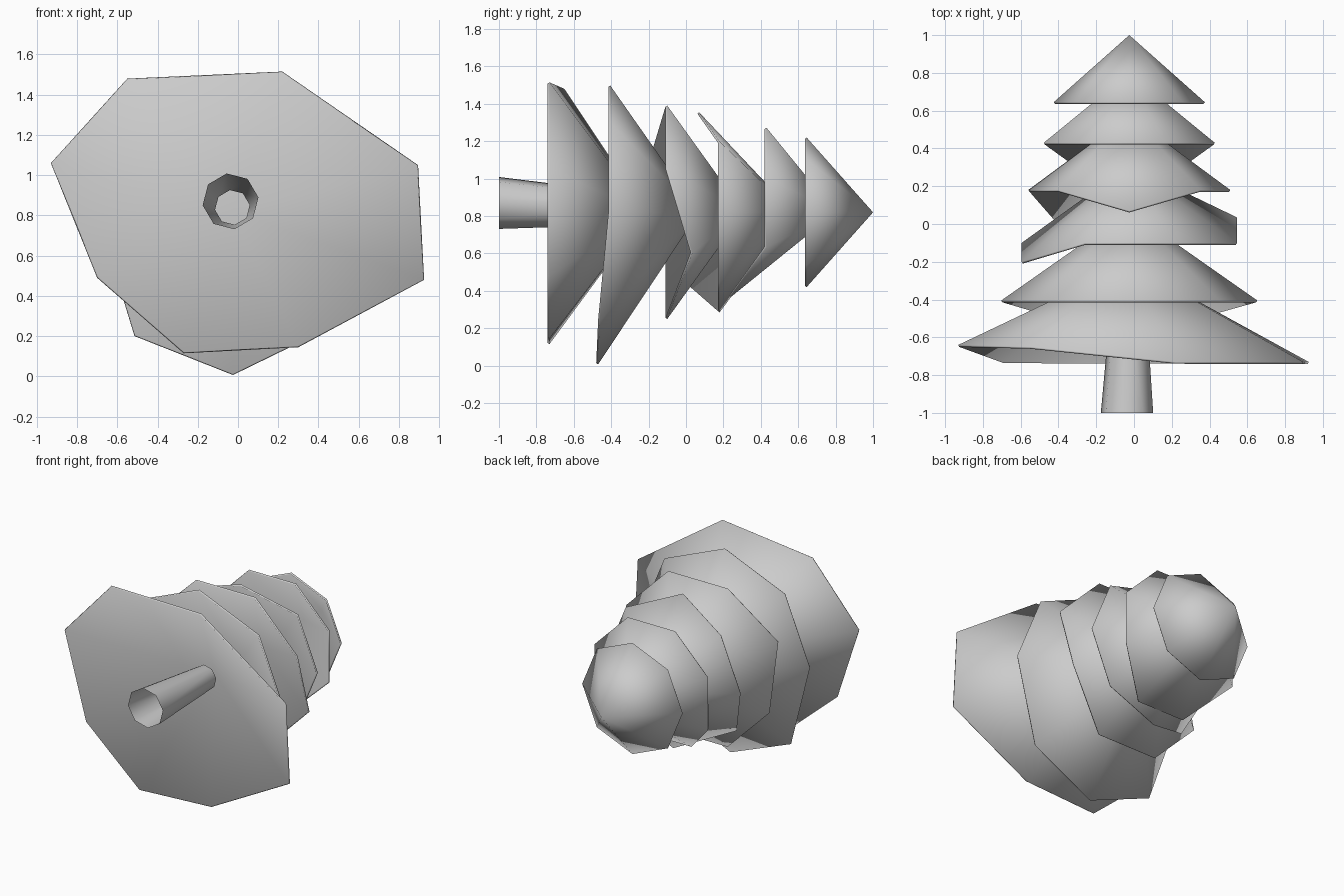
import bpy, bmesh
from math import cos, sin, radians

if "Cube" in bpy.data.objects:
    bpy.data.objects.remove(bpy.data.objects["Cube"])

CX, CZ = -0.025, 0.82   # tree axis, lying along y


def finish(name, bm, thickness):
    bmesh.ops.recalc_face_normals(bm, faces=bm.faces)
    mesh = bpy.data.meshes.new(name)
    bm.to_mesh(mesh)
    bm.free()
    ob = bpy.data.objects.new(name, mesh)
    bpy.context.collection.objects.link(ob)
    if thickness:
        mod = ob.modifiers.new("thickness", 'SOLIDIFY')
        mod.thickness = thickness
        mod.offset = -1
    bpy.ops.object.select_all(action='DESELECT')
    ob.select_set(True)
    bpy.context.view_layer.objects.active = ob
    bpy.ops.object.shade_smooth_by_angle(angle=radians(50))
    if thickness:
        bpy.ops.object.modifier_apply(modifier="thickness")
    return ob


def octagon(r, y, turn, cx=CX, cz=CZ):
    return [(cx + r * cos(radians(turn + 45 * i)), y, cz + r * sin(radians(turn + 45 * i)))
            for i in range(8)]


def tier(name, rim, apex_y):
    """Hollow thin-walled cone from an eight-sided rim to a point."""
    bm = bmesh.new()
    tip = bm.verts.new((CX, apex_y, CZ))
    vs = [bm.verts.new(p) for p in rim]
    for i in range(8):
        bm.faces.new((tip, vs[i], vs[(i + 1) % 8]))
    # make the faces point outwards, away from the hollow
    ob_normal = bm.faces[:] if not bm.faces.ensure_lookup_table() else None
    bm.normal_update()
    finish_faces = [f for f in ob_normal if f.normal.y < 0]
    bmesh.ops.reverse_faces(bm, faces=finish_faces)
    return finish(name, bm, 0.012)


# branch tiers: name, radius, rim y, turn, apex y, {corner: (dx, y, dz)} for bent corners
tiers = [
    ("top_tier", 0.40, 0.645, 0, 1.0, {}),
    ("second_tier", 0.49, 0.43, 22.5, 0.80, {5: (0, 0.24, 0), 6: (0, 0.24, 0)}),
    ("third_tier", 0.535, 0.18, 0, 0.575, {2: (0, 0.07, 0), 5: (0, 0.0, 0)}),
    ("fourth_tier", 0.617, -0.10, 22.5, 0.31, {3: (0, -0.20, 0), 7: (0, 0.035, 0.02)}),
    ("fifth_tier", 0.678, -0.405, 0, 0.07,
     {5: (-0.01, -0.46, -0.14), 6: (0, -0.47, -0.135), 7: (0, -0.46, -0.10)}),
]
for name, r, y, turn, apex, bends in tiers:
    rim = octagon(r, y, turn)
    for i, (dx, by, dz) in bends.items():
        rim[i] = (rim[i][0] + dx, by, rim[i][2] + dz)
    tier(name, rim, apex)

# widest, irregular tier
tier("bottom_tier", [(0.895, -0.73, 1.05), (0.22, -0.73, 1.515), (-0.55, -0.65, 1.48),
                     (-0.93, -0.64, 1.06), (-0.70, -0.725, 0.49), (-0.27, -0.73, 0.115),
                     (0.30, -0.73, 0.145), (0.925, -0.73, 0.48)], -0.21)

# open tapered trunk
bm = bmesh.new()
a = [bm.verts.new(p) for p in octagon(0.14, -1.0, 8, -0.037, 0.87)]
b = [bm.verts.new(p) for p in octagon(0.087, -0.33, 8, -0.028, 0.84)]
for i in range(8):
    j = (i + 1) % 8
    bm.faces.new((a[i], a[j], b[j], b[i]))
finish("trunk", bm, 0)
